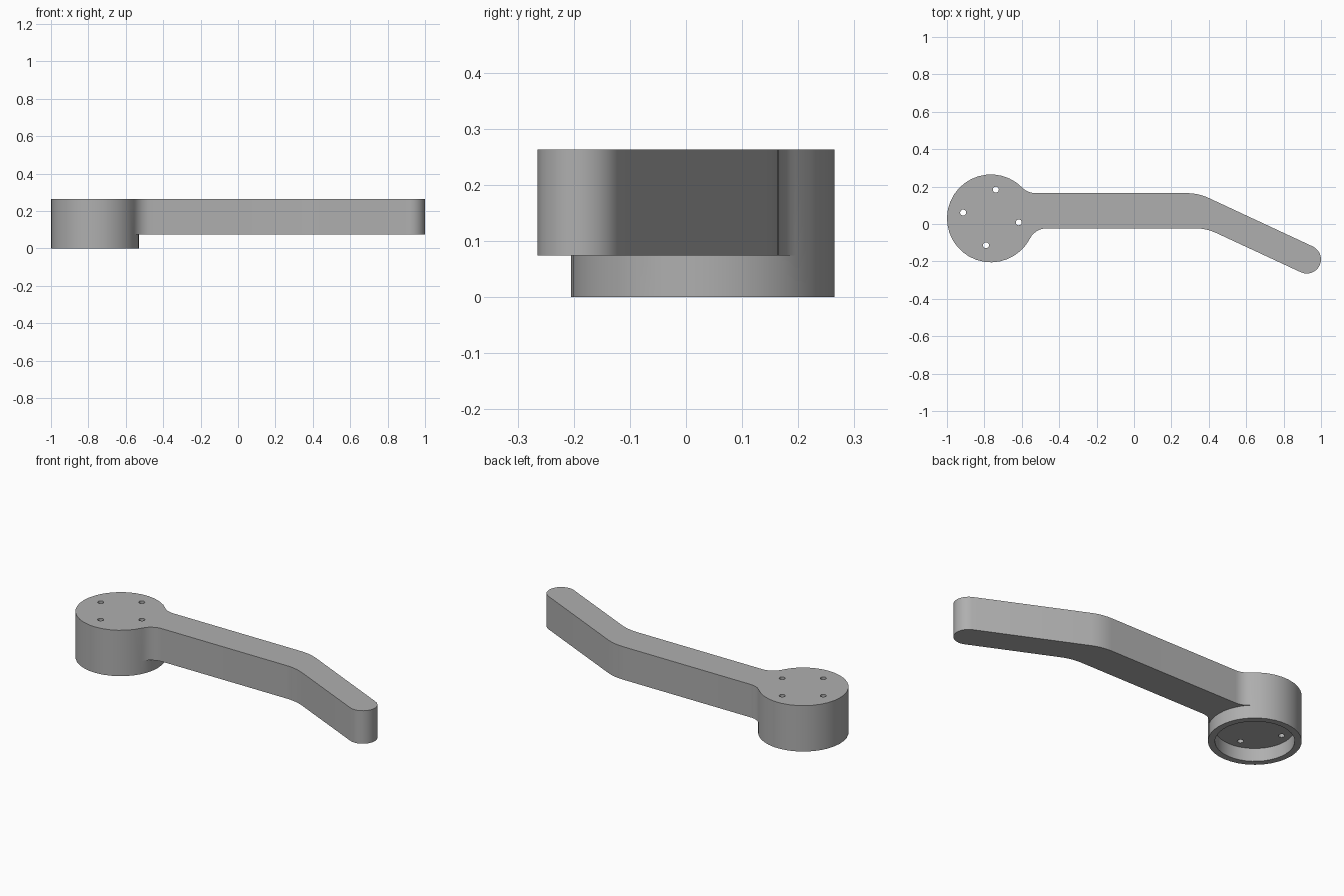
import bpy, bmesh
from math import sin, cos, tan, atan2, radians, sqrt, pi

if "Cube" in bpy.data.objects:
    bpy.data.objects.remove(bpy.data.objects["Cube"])

HUB_X, HUB_Y, HUB_R = -0.765, 0.03, 0.235
TOP, UNDERSIDE = 0.263, 0.074
ARM_LOW, ARM_HIGH = -0.023, 0.165
FILLET, BEND = 0.1, 0.27
SLOPE = radians(25)

grey = bpy.data.materials.new("plain grey")
grey.use_nodes = True
grey.diffuse_color = (0.43, 0.43, 0.43, 1)
grey.node_tree.nodes["Principled BSDF"].inputs["Base Color"].default_value = (0.43, 0.43, 0.43, 1)


def arc(cx, cy, r, a0, a1, n):
    return [(cx + r * cos(a0 + (a1 - a0) * i / n),
             cy + r * sin(a0 + (a1 - a0) * i / n)) for i in range(n + 1)]


def prism(name, outline, z0, z1):
    """Extrude a closed outline into a solid."""
    bm = bmesh.new()
    face = bm.faces.new([bm.verts.new((x, y, z0)) for x, y in outline])
    moved = bmesh.ops.extrude_face_region(bm, geom=[face])["geom"]
    bmesh.ops.translate(bm, vec=(0, 0, z1 - z0),
                        verts=[g for g in moved if isinstance(g, bmesh.types.BMVert)])
    bmesh.ops.recalc_face_normals(bm, faces=bm.faces)
    mesh = bpy.data.meshes.new(name)
    bm.to_mesh(mesh)
    bm.free()
    mesh.materials.append(grey)
    obj = bpy.data.objects.new(name, mesh)
    bpy.context.collection.objects.link(obj)
    return obj


def combine(target, tool, operation):
    """Apply a boolean and discard the tool."""
    mod = target.modifiers.new(operation, "BOOLEAN")
    mod.operation, mod.object, mod.solver = operation, tool, "EXACT"
    bpy.context.view_layer.objects.active = target
    bpy.ops.object.modifier_apply(modifier=mod.name)
    bpy.data.objects.remove(tool)


def fillet_centre(y):
    """Centre of a fillet touching the hub, at height y."""
    return HUB_X + sqrt((HUB_R + FILLET) ** 2 - (y - HUB_Y) ** 2), y


# Fillets that blend the hub into the arm
low_x, low_y = fillet_centre(ARM_LOW - FILLET)
high_x, high_y = fillet_centre(ARM_HIGH + FILLET)
low_angle = atan2(low_y - HUB_Y, low_x - HUB_X)
high_angle = atan2(high_y - HUB_Y, high_x - HUB_X)

# Hub disc, with vertices where the fillets touch it
hub = arc(HUB_X, HUB_Y, HUB_R, high_angle, low_angle + 2 * pi, 28)
hub += arc(HUB_X, HUB_Y, HUB_R, low_angle, high_angle, 8)[1:-1]
lever = prism("lever_arm", hub, 0, TOP)

# Cranked arm with a rounded tip
side, shift = pi / 2 - SLOPE, BEND * tan(SLOPE / 2)
outline = arc(low_x, low_y, FILLET, low_angle + pi, pi / 2, 6)
outline += arc(0.386 - shift, ARM_LOW - BEND, BEND, pi / 2, side, 5)
outline += arc(0.924, -0.189, 0.076, side - pi, side, 14)
outline += arc(0.344 - shift, ARM_HIGH - BEND, BEND, side, pi / 2, 5)
outline += arc(high_x, high_y, FILLET, -pi / 2, high_angle - pi, 6)
outline.append((HUB_X, HUB_Y))
combine(lever, prism("arm", outline, UNDERSIDE, TOP), "UNION")

# Round recess under the hub
recess = arc(HUB_X, HUB_Y, 0.2, 0, 2 * pi, 40)[:-1]
combine(lever, prism("recess", recess, -0.1, UNDERSIDE), "DIFFERENCE")

# Four screw holes
for k in range(4):
    a = radians(80 + 90 * k)
    hole = arc(HUB_X + 0.151 * cos(a), HUB_Y + 0.005 + 0.151 * sin(a), 0.016, 0, 2 * pi, 16)[:-1]
    combine(lever, prism("screw_hole", hole, -0.1, TOP + 0.1), "DIFFERENCE")

bpy.ops.object.select_all(action="DESELECT")
lever.select_set(True)
bpy.context.view_layer.objects.active = lever
bpy.ops.object.shade_smooth_by_angle(angle=radians(30))
